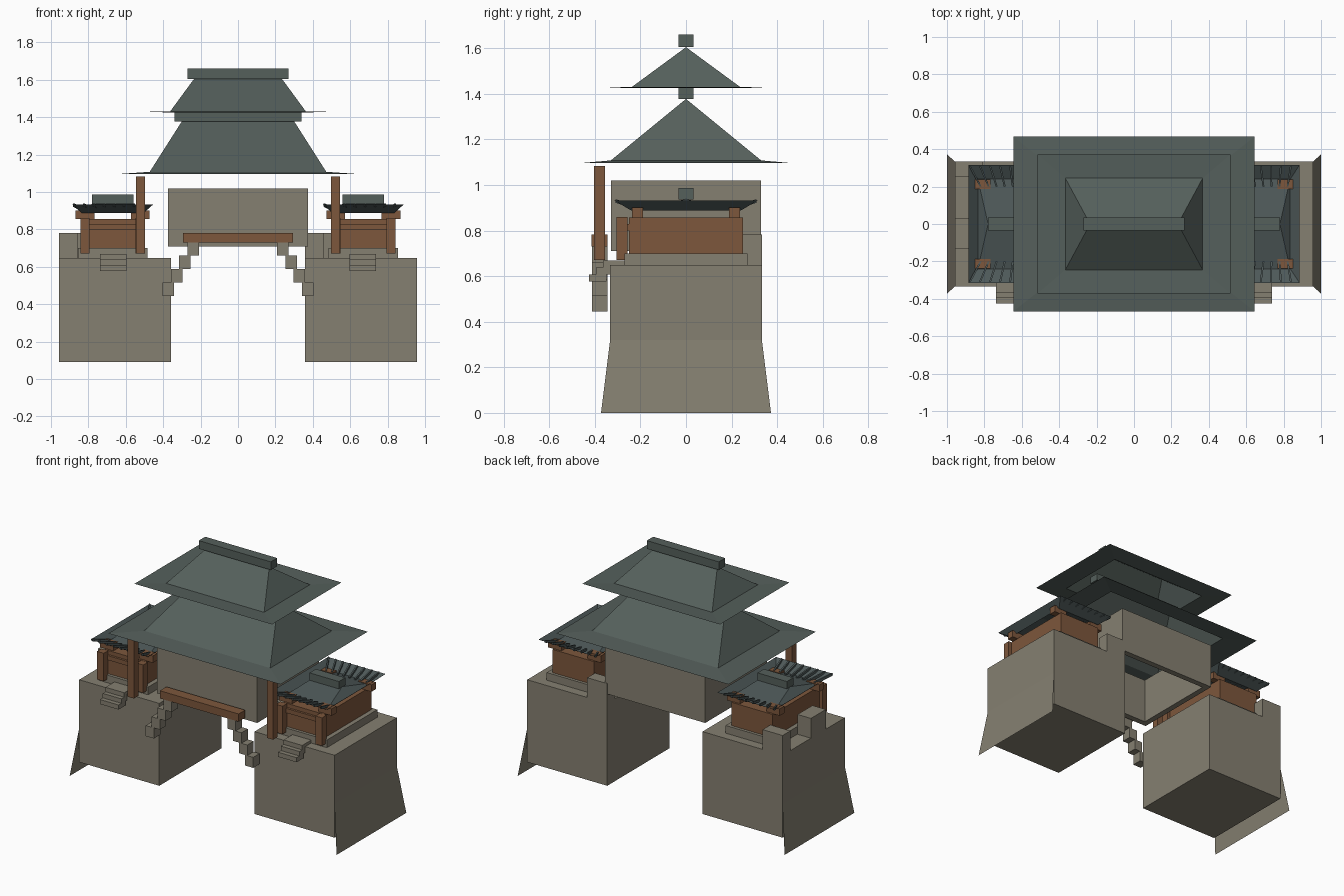
import bpy, bmesh, math

if "Cube" in bpy.data.objects:
    bpy.data.objects.remove(bpy.data.objects["Cube"])


def material(name, rgb):
    m = bpy.data.materials.new(name)
    m.diffuse_color = (*rgb, 1)
    m.use_nodes = True
    m.node_tree.nodes["Principled BSDF"].inputs["Base Color"].default_value = m.diffuse_color
    return m


STONE = material("weathered stone", (0.235, 0.215, 0.165))
WOOD = material("brown timber", (0.205, 0.095, 0.045))
TILE = material("grey green tile", (0.09, 0.115, 0.105))
SLATE = material("small roof slate", (0.075, 0.098, 0.098))


def finish(name, bm, mat, recalc=True):
    if recalc:
        bmesh.ops.recalc_face_normals(bm, faces=bm.faces)
    me = bpy.data.meshes.new(name)
    bm.to_mesh(me)
    bm.free()
    me.materials.append(mat)
    ob = bpy.data.objects.new(name, me)
    bpy.context.collection.objects.link(ob)
    return ob


def box(name, x, y, z, mat):
    """Axis-aligned box from (min, max) pairs."""
    bm = bmesh.new()
    bmesh.ops.create_cube(bm, size=1)
    for v in bm.verts:
        v.co = [sum(r) / 2 + c * abs(r[1] - r[0]) for r, c in zip((x, y, z), v.co)]
    return finish(name, bm, mat)


def hip_roof(name, cx, eave, base, ridge, mat):
    """Open shell: eave ring (hx, hy, z), slope foot (hx, hy, z), ridge line (hx, z)."""
    bm = bmesh.new()
    rings = []
    for hx, hy, z in (eave, base):
        rings.append([bm.verts.new((cx + sx * hx, sy * hy, z))
                      for sx, sy in ((-1, -1), (1, -1), (1, 1), (-1, 1))])
    o, i = rings
    l = bm.verts.new((cx - ridge[0], 0, ridge[1]))
    r = bm.verts.new((cx + ridge[0], 0, ridge[1]))
    for k in range(4):
        n = (k + 1) % 4
        bm.faces.new((o[k], o[n], i[n], i[k]))
    bm.faces.new((i[0], i[1], r, l))
    bm.faces.new((i[1], i[2], r))
    bm.faces.new((i[2], i[3], l, r))
    bm.faces.new((i[3], i[0], l))
    return finish(name, bm, mat, False)


def rafter(name, x, s, lean, mat):
    """Thin leaning batten lying on the upturned eave on side s."""
    bm = bmesh.new()
    w, t = 0.005, 0.008
    ends = []
    for px, y, z in ((x, 0.20, 0.897), (x + lean, 0.31, 0.93)):
        ends.append([bm.verts.new((px + a * w, s * y, z + b * t))
                     for a, b in ((-1, -1), (1, -1), (1, 1), (-1, 1))])
    a, b = ends
    bm.faces.new(a)
    bm.faces.new(b)
    for k in range(4):
        bm.faces.new((a[k], a[(k + 1) % 4], b[(k + 1) % 4], b[k]))
    return finish(name, bm, mat)


# Central stone gatehouse: open-ended box of walls
for s, nm in ((-1, "front"), (1, "back")):
    box("gate_wall_" + nm, (-0.375, 0.375), (s * 0.29, s * 0.33), (0.71, 1.02), STONE)
for s, nm in ((-1, "left"), (1, "right")):
    box("gate_wall_" + nm, (s * 0.335, s * 0.375), (-0.29, 0.29), (0.71, 1.02), STONE)

# Two-tier main roof with ridge beams
hip_roof("lower_roof", 0, (0.645, 0.467, 1.096), (0.472, 0.33, 1.108), (0.30, 1.378), TILE)
box("lower_ridge", (-0.34, 0.34), (-0.034, 0.034), (1.378, 1.425), TILE)
hip_roof("upper_roof", 0, (0.515, 0.372, 1.431), (0.367, 0.245, 1.425), (0.235, 1.605), TILE)
box("upper_ridge", (-0.27, 0.27), (-0.034, 0.034), (1.605, 1.66), TILE)

# Front timber lintel
box("lintel_beam", (-0.295, 0.295), (-0.415, -0.345), (0.73, 0.782), WOOD)

for s, nm in ((-1, "left"), (1, "right")):
    def X(a, b):
        return (min(s * a, s * b), max(s * a, s * b))

    # Stone tower and its flared foot
    box(nm + "_tower", X(0.357, 0.957), (-0.333, 0.333), (0.09, 0.648), STONE)
    bm = bmesh.new()
    bm.faces.new([bm.verts.new(c) for c in (
        (s * 0.957, -s * 0.333, 0.32), (s * 1.0, -s * 0.373, 0.0),
        (s * 1.0, s * 0.373, 0.0), (s * 0.957, s * 0.333, 0.32))])
    finish(nm + "_flared_foot", bm, STONE, False)

    # Merlons, repeated on the left edge of each tower
    x0 = -0.957 if s < 0 else 0.357
    box(nm + "_corner_merlon", (x0, x0 + 0.15), (0.25, 0.333), (0.648, 0.782), STONE)
    box(nm + "_side_merlon", (x0, x0 + 0.10), (-0.13, 0.03), (0.648, 0.782), STONE)

    # Stepped corbels of the front arch
    for k in range(4):
        xc, z = 0.372 - 0.044 * k, 0.445 + 0.0715 * k
        box(f"{nm}_corbel_{k}", X(xc - 0.031, xc + 0.031), (-0.413, -0.345), (z, z + 0.0715), STONE)

    # Tall front pillar
    box(nm + "_tall_pillar", X(0.498, 0.545), (-0.403, -0.356), (0.67, 1.083), WOOD)

    # Small steps up to the tower
    for k, (ya, yb, z) in enumerate(((-0.365, -0.27, 0.637), (-0.395, -0.32, 0.607), (-0.425, -0.35, 0.577))):
        box(f"{nm}_step_{k}", X(0.597, 0.737), (ya, yb), (z, z + 0.031), STONE)

    # Timber hall on a plinth
    c = 0.67
    box(nm + "_plinth", X(c - 0.185, c + 0.185), (-0.27, 0.27), (0.648, 0.70), STONE)
    box(nm + "_hall", X(c - 0.155, c + 0.155), (-0.25, 0.25), (0.70, 0.857), WOOD)
    box(nm + "_hall_rail", X(c - 0.15, c + 0.15), (-0.265, -0.25), (0.80, 0.83), WOOD)
    for t in (-1, 1):
        xc = c + t * 0.148
        box(f"{nm}_hall_post_{t}", X(xc - 0.025, xc + 0.025), (-0.305, -0.257), (0.67, 0.86), WOOD)
        for u in (-1, 1):
            box(f"{nm}_bracket_{t}_{u}", X(xc - 0.05, xc + 0.05), (u * 0.188, u * 0.237), (0.855, 0.902), WOOD)

    # Hall roof with upturned eaves, battens and ridge
    hip_roof(nm + "_hall_roof", s * c, (0.215, 0.315, 0.932), (0.165, 0.24, 0.888), (0.11, 0.938), SLATE)
    box(nm + "_hall_ridge", X(c - 0.11, c + 0.11), (-0.034, 0.034), (0.936, 0.986), TILE)
    for u in (-1, 1):
        for k in range(8):
            d = -0.15 + 0.043 * k
            rafter(f"{nm}_batten_{u}_{k}", s * c + d, u, d * 0.25 - 0.02, SLATE)
